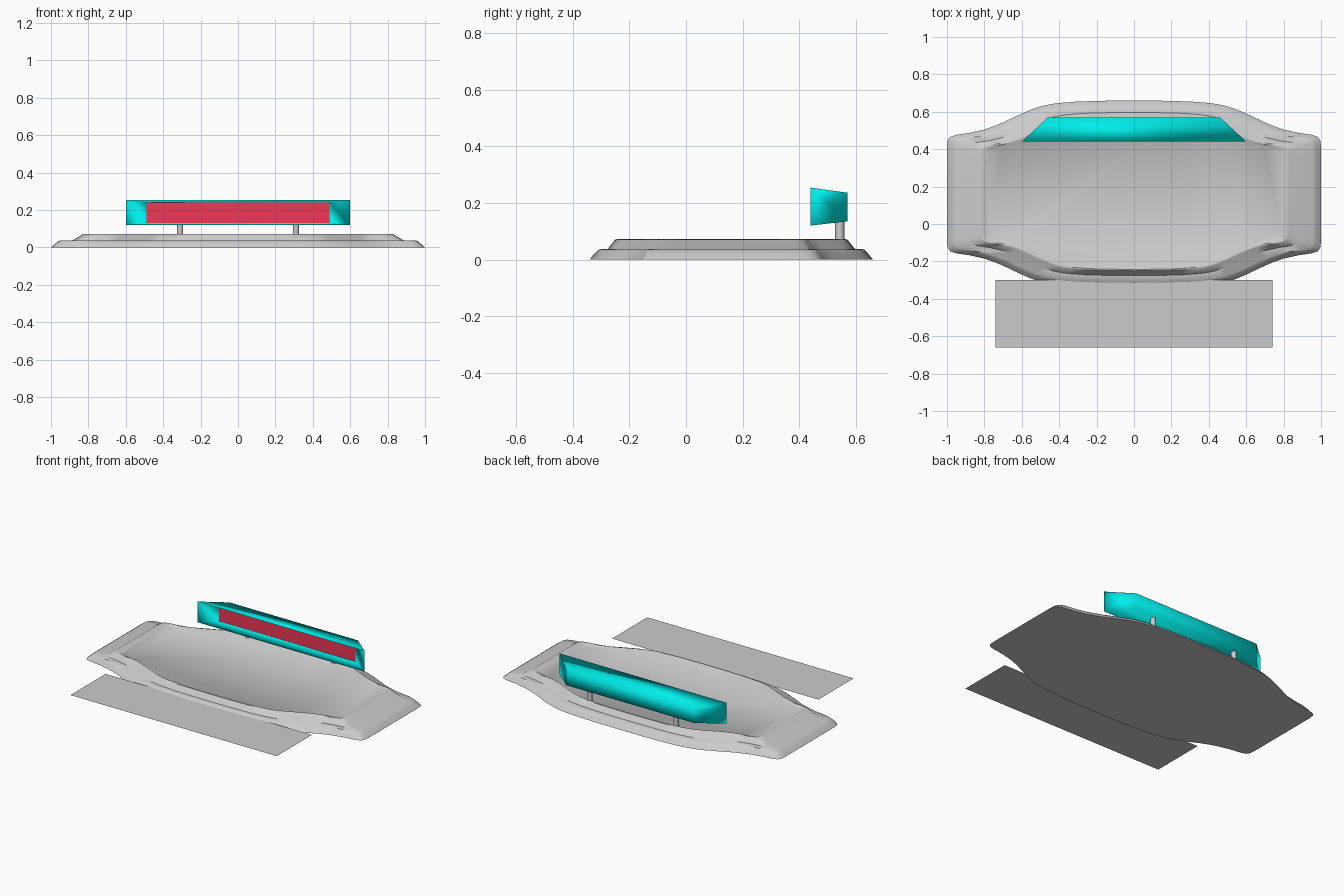
import bpy, bmesh

if "Cube" in bpy.data.objects:
    bpy.data.objects.remove(bpy.data.objects["Cube"])

CY = 0.16  # centre of the base in y


def make(name, verts, faces, color=None):
    me = bpy.data.meshes.new(name)
    me.from_pydata(verts, [], faces)
    bm = bmesh.new()
    bm.from_mesh(me)
    bmesh.ops.recalc_face_normals(bm, faces=bm.faces)
    bm.to_mesh(me)
    bm.free()
    ob = bpy.data.objects.new(name, me)
    bpy.context.collection.objects.link(ob)
    if color:
        mat = bpy.data.materials.new(name + "_colour")
        mat.diffuse_color = (*color, 1)
        mat.use_nodes = True
        mat.node_tree.nodes["Principled BSDF"].inputs["Base Color"].default_value = mat.diffuse_color
        me.materials.append(mat)
    return ob


def smooth(ob, angle=None):
    bpy.ops.object.select_all(action='DESELECT')
    ob.select_set(True)
    bpy.context.view_layer.objects.active = ob
    if angle is None:
        bpy.ops.object.shade_smooth()
    else:
        bpy.ops.object.shade_smooth_by_angle(angle=angle)


def bridge(a, b, n):
    return [(a + i, a + (i + 1) % n, b + (i + 1) % n, b + i) for i in range(n)]


# Base: quarter outline mirrored to a full loop, then lofted through scaled levels
quarter = [(1, 0), (1, .25), (.997, .285), (.983, .306), (.95, .317), (.88, .327),
           (.8, .345), (.75, .362), (.7, .383), (.65, .407), (.6, .43), (.55, .452),
           (.5, .469), (.45, .48), (.4, .487), (.3, .495), (.15, .499), (0, .5)]
half = quarter + [(-x, y) for x, y in quarter[-2::-1]]
outline = half + [(x, -y) for x, y in half[-2:0:-1]]
levels = [(1, 1, 0), (.975, .965, .022), (.955, .936, .036), (.885, .872, .038),
          (.83, .82, .071), (.808, .805, .072), (.788, .785, .064)]
n = len(outline)
verts = [(x * sx, CY + y * sy, z) for sx, sy, z in levels for x, y in outline]
faces = [f for k in range(len(levels) - 1) for f in bridge(k * n, (k + 1) * n, n)]
faces += [tuple(range(n)), tuple(range((len(levels) - 1) * n, len(levels) * n))]
smooth(make("base", verts, faces), 0.75)

# Flat front plate
make("front_plate", [(-.74, -.66, .03), (.74, -.66, .03), (.74, -.30, .03), (-.74, -.30, .03)],
     [(0, 1, 2, 3)])


# Display housing: back, front rim and recessed ring, with pinched ends
def rect(w, y, z0, z1):
    return [(-w, y, z0), (w, y, z0), (w, y, z1), (-w, y, z1)]


verts = rect(.46, .57, .135, .236) + rect(.6, .44, .12, .254) + rect(.49, .505, .132, .241)
verts += [(.505, .505, .2), (-.505, .505, .2)]
faces = [(0, 1, 2, 3), (0, 1, 5, 4), (3, 2, 6, 7)] + bridge(4, 8, 4) + [(8, 9, 10, 11)]
for c, ring in ((12, (1, 5, 6, 2)), (13, (0, 4, 7, 3))):
    faces += [(ring[i], ring[(i + 1) % 4], c) for i in range(4)]
smooth(make("display_housing", verts, faces, (0.0, .85, .82)))

# Display panel
make("display_panel", rect(.49, .503, .132, .241), [(0, 1, 2, 3)], (.85, .04, .09))

# Support posts
for side, s in (("left", -1), ("right", 1)):
    bpy.ops.mesh.primitive_cylinder_add(vertices=24, radius=.016, depth=.08,
                                        location=(s * .31, .543, .1))
    post = bpy.context.object
    post.name = side + "_post"
    smooth(post, 0.6)
